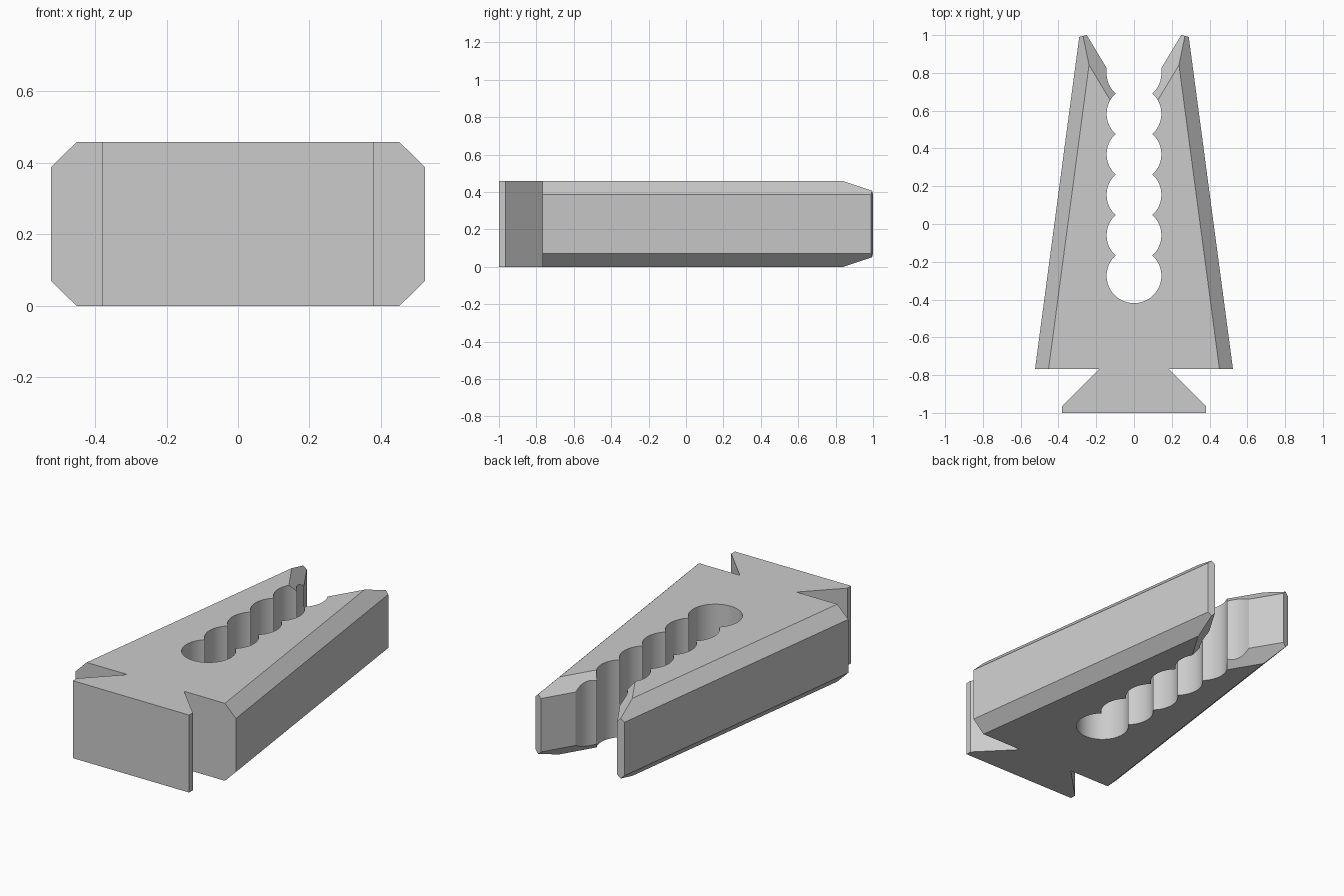
import bpy, bmesh, math
from mathutils import Vector

if "Cube" in bpy.data.objects:
    bpy.data.objects.remove(bpy.data.objects["Cube"])

HEIGHT = 0.458     # overall thickness
BEVEL = 0.071      # width of the 45 degree chamfers
RADIUS = 0.145     # scallop radius
PITCH = 0.2145     # scallop spacing
FIRST = -0.274     # centre of the lowest scallop

# Right half outline: dovetail foot, tapered flank, arm tip
outline = [(0, -1), (0.38, -1), (0.38, -0.965), (0.185, -0.768), (0.524, -0.768),
           (0.29, 0.99), (0.25, 1.0), (RADIUS, 0.825)]
flank = (Vector((0.524, -0.768)), Vector((0.29, 0.99)))
inner_tip = (Vector((0.25, 1.0)), Vector((RADIUS, 0.825)))

# Scalloped slot, from the mouth down to the closed end
half = math.asin(PITCH / 2 / RADIUS)
for i in range(5, -1, -1):
    start = 0 if i == 5 else half
    end = -half if i else -math.pi / 2
    steps = 14 if i else 28
    for s in range(steps + 1):
        if s == 0 and i < 5:
            continue          # cusp is shared with the previous scallop
        a = start + (end - start) * s / steps
        outline.append((max(0, RADIUS * math.cos(a)) if a > -1.57 else 0,
                        FIRST + i * PITCH + RADIUS * math.sin(a)))

# Extrude the half outline
bm = bmesh.new()
base = bm.faces.new([bm.verts.new((x, y, 0)) for x, y in outline])
top = bmesh.ops.extrude_face_region(bm, geom=[base], use_keep_orig=True)
bmesh.ops.translate(bm, vec=(0, 0, HEIGHT),
                    verts=[g for g in top["geom"] if isinstance(g, bmesh.types.BMVert)])
bmesh.ops.recalc_face_normals(bm, faces=bm.faces[:])


def chamfer(edge, upper):
    """Slice a 45 degree chamfer along an outline edge and cap the cut."""
    a, b = edge
    d = (b - a).normalized()
    out = Vector((d.y, -d.x, 0))
    z = HEIGHT if upper else 0
    point = Vector((a.x, a.y, z)) - out * BEVEL
    normal = (out + Vector((0, 0, 1 if upper else -1))).normalized()
    cut = bmesh.ops.bisect_plane(bm, geom=bm.verts[:] + bm.edges[:] + bm.faces[:], dist=1e-5,
                                 plane_co=point, plane_no=normal, clear_outer=True)
    edges = [g for g in cut["geom_cut"] if isinstance(g, bmesh.types.BMEdge)]
    bmesh.ops.edgenet_fill(bm, edges=edges)


for edge in (flank, inner_tip):
    for upper in (True, False):
        chamfer(edge, upper)
bmesh.ops.recalc_face_normals(bm, faces=bm.faces[:])

# Open the centre plane so the halves join
centre = [f for f in bm.faces if all(abs(v.co.x) < 1e-4 for v in f.verts)]
bmesh.ops.delete(bm, geom=centre, context="FACES")

mesh = bpy.data.meshes.new("slotted_wedge")
bm.to_mesh(mesh)
bm.free()
body = bpy.data.objects.new("slotted_wedge", mesh)
bpy.context.collection.objects.link(body)

grey = bpy.data.materials.new("light grey")
grey.diffuse_color = (0.6, 0.6, 0.6, 1)
grey.use_nodes = True
grey.node_tree.nodes["Principled BSDF"].inputs["Base Color"].default_value = grey.diffuse_color
mesh.materials.append(grey)

# Smooth scallops, crisp edges, mirrored to the left half
bpy.context.view_layer.objects.active = body
body.select_set(True)
bpy.ops.object.shade_smooth_by_angle(angle=math.radians(20))
mirror = body.modifiers.new("mirror", "MIRROR")
mirror.use_axis[0] = True
mirror.merge_threshold = 0.0005
